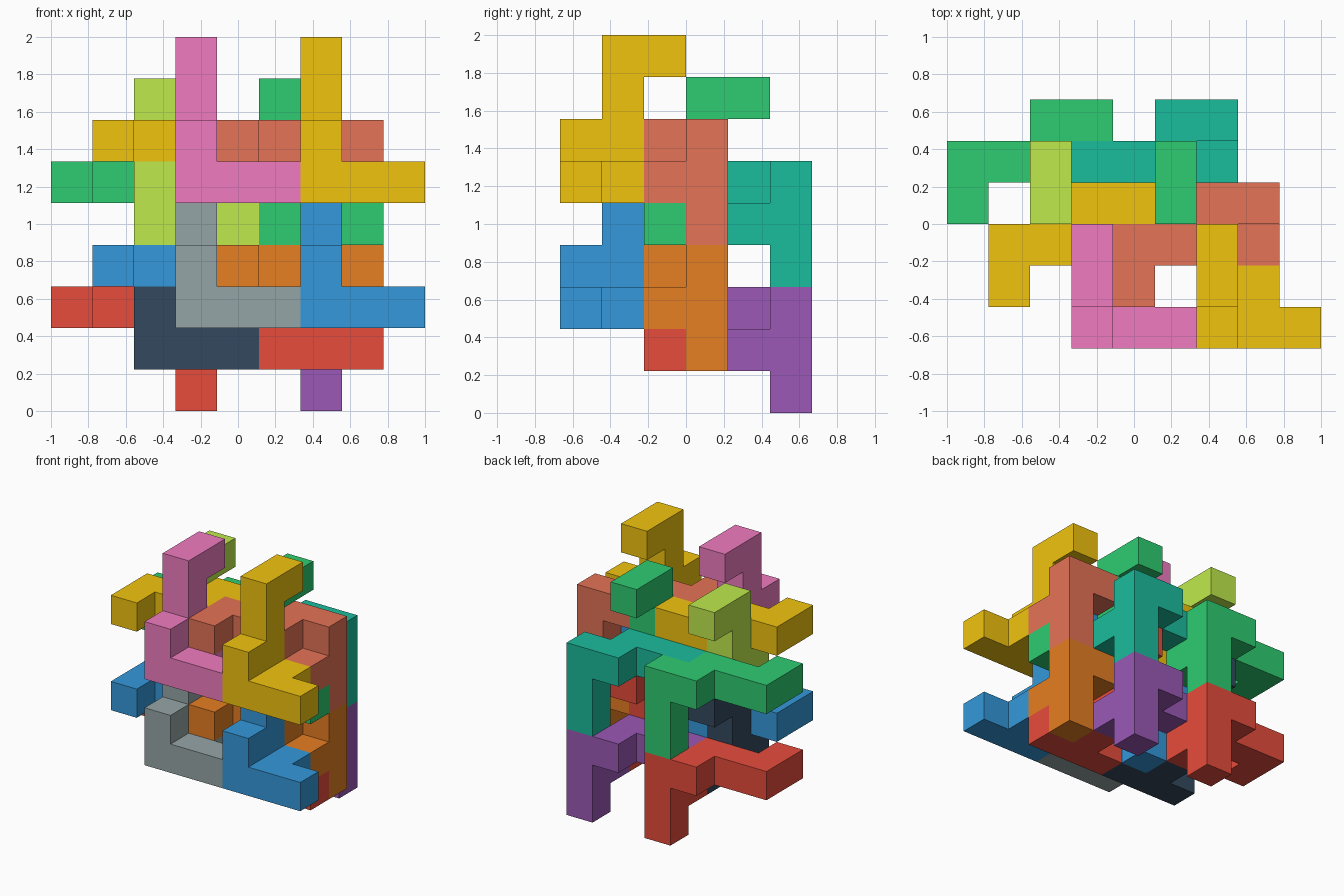
import bpy, bmesh
from mathutils import Vector

if "Cube" in bpy.data.objects:
    bpy.data.objects.remove(bpy.data.objects["Cube"])

U = 2 / 9                                   # one cube cell
ORIGIN = Vector((-4.5, -3, 0))              # grid corner, in cells

# nine-cube piece: bar of three, a bump on the middle, and a zigzag arm
PIECE = [(0, 0, 0), (1, 0, 0), (2, 0, 0), (1, 1, 0), (0, 0, 1),
         (0, 1, 1), (0, 1, 2), (0, 1, 3), (0, 2, 3)]
UPRIGHT = PIECE
LYING = [(-c, -b, -a) for a, b, c in PIECE]  # same piece, half turned


def linear(c):
    return c / 12.92 if c <= 0.04045 else ((c + 0.055) / 1.055) ** 2.4


def material(name, code):
    mat = bpy.data.materials.get(name)
    if not mat:
        mat = bpy.data.materials.new(name)
        rgb = [linear(int(code[i:i + 2], 16) / 255) for i in (0, 2, 4)]
        mat.diffuse_color = (*rgb, 1)
        mat.use_nodes = True
        mat.node_tree.nodes["Principled BSDF"].inputs["Base Color"].default_value = mat.diffuse_color
    return mat


def add_piece(name, cells, start, color):
    """Outer skin of the joined cubes, flat areas merged."""
    bm = bmesh.new()
    filled = set(cells)
    for cell in cells:
        centre = Vector(cell) + Vector((0.5, 0.5, 0.5))
        for axis in range(3):
            for sign in (-1, 1):
                n = Vector((0, 0, 0))
                n[axis] = sign
                if tuple(int(v) for v in Vector(cell) + n) in filled:
                    continue
                s = Vector((0, 0, 0))
                s[(axis + 1) % 3] = 1
                t = n.cross(s)
                corners = [centre + (n + s * i + t * j) / 2
                           for i, j in ((-1, -1), (1, -1), (1, 1), (-1, 1))]
                bm.faces.new([bm.verts.new(p * U) for p in corners])
    bmesh.ops.remove_doubles(bm, verts=bm.verts[:], dist=0.001)
    bmesh.ops.dissolve_limit(bm, angle_limit=0.01, verts=bm.verts[:], edges=bm.edges[:])
    mesh = bpy.data.meshes.new(name)
    bm.to_mesh(mesh)
    bm.free()
    mesh.materials.append(material(*color))
    obj = bpy.data.objects.new(name, mesh)
    obj.location = (ORIGIN + Vector(start)) * U
    bpy.context.collection.objects.link(obj)


YELLOW, PINK = ("yellow", "F1C40F"), ("pink", "F07CC0")
LIME, GREEN = ("lime", "BFEA4C"), ("green", "2ECC71")
SALMON, TEAL = ("salmon", "E57357"), ("teal", "1ABC9C")
BLUE, GREY = ("blue", "3498DB"), ("grey", "95A5A6")
NAVY, RED = ("navy", "34495E"), ("red", "E74C3C")
ORANGE, PURPLE = ("orange", "E67E22"), ("purple", "9B59B6")

# slot name, shape, cell in the lower layer, (lower colour, upper colour)
SLOTS = [
    ("front_left", UPRIGHT, (3, 0, 2), (GREY, PINK)),
    ("front_right", UPRIGHT, (6, 0, 2), (BLUE, YELLOW)),
    ("middle_left", UPRIGHT, (2, 2, 1), (NAVY, LIME)),
    ("middle_right", UPRIGHT, (5, 2, 1), (RED, GREEN)),
    ("inner_left", LYING, (4, 3, 3), (BLUE, YELLOW)),
    ("inner_right", LYING, (7, 3, 3), (ORANGE, SALMON)),
    ("back_left", LYING, (3, 5, 2), (RED, GREEN)),
    ("back_right", LYING, (6, 5, 2), (PURPLE, TEAL)),
]

# two identical layers, three cells apart
for layer, label in enumerate(("lower", "upper")):
    for slot, cells, (x, y, z), colors in SLOTS:
        add_piece(f"{label}_{slot}_piece", cells, (x, y, z + 3 * layer), colors[layer])
